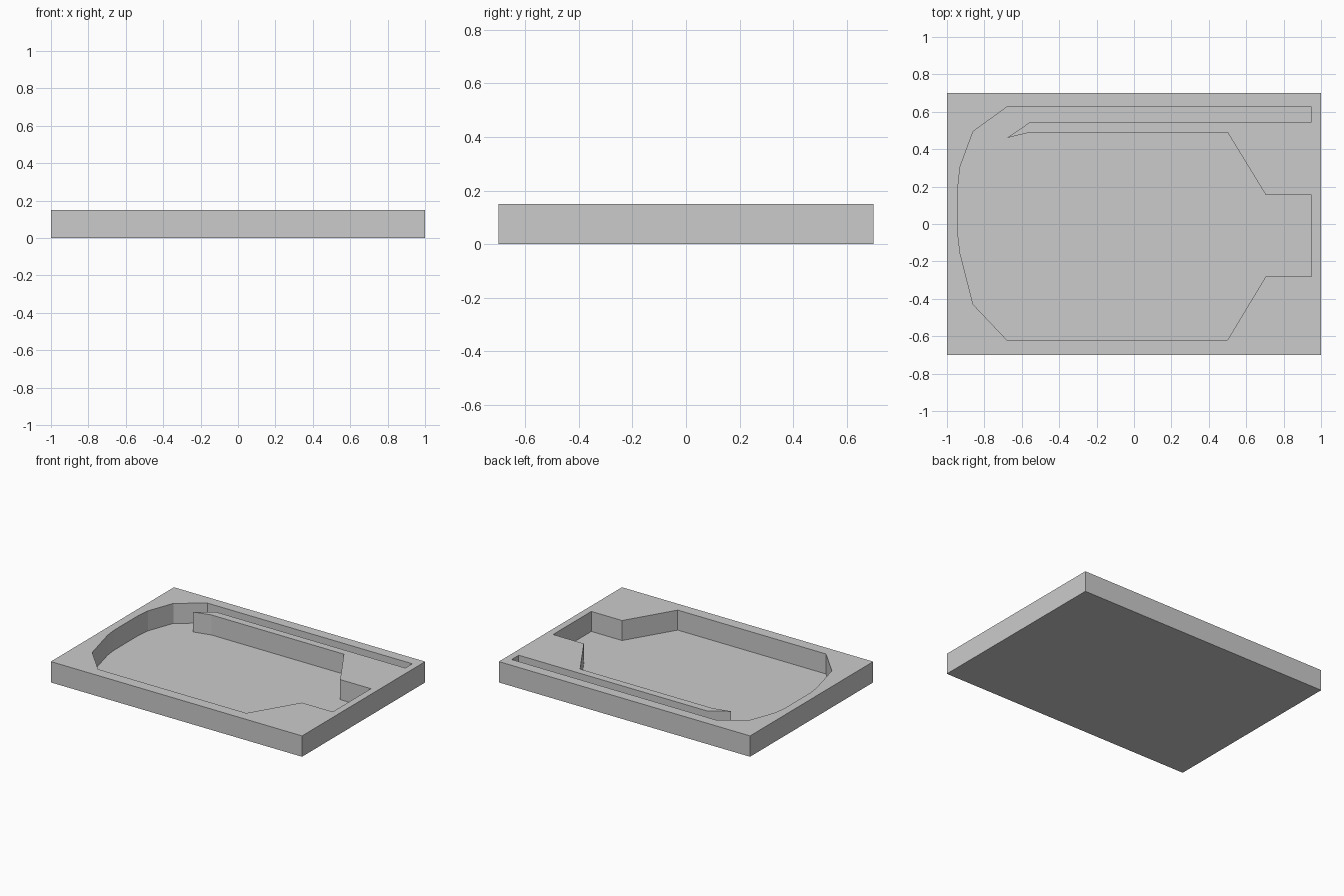
import bpy, bmesh

if "Cube" in bpy.data.objects:
    bpy.data.objects.remove(bpy.data.objects["Cube"])

HEIGHT, FLOOR = 0.15, 0.006


def prism(name, outline, z0, z1):
    """Extrude a closed outline from z0 to z1."""
    bm = bmesh.new()
    base = bm.faces.new([bm.verts.new((x, y, z0)) for x, y in outline])
    top = bmesh.ops.extrude_face_region(bm, geom=[base])["geom"]
    bmesh.ops.translate(bm, vec=(0, 0, z1 - z0),
                        verts=[v for v in top if isinstance(v, bmesh.types.BMVert)])
    bmesh.ops.recalc_face_normals(bm, faces=bm.faces)
    mesh = bpy.data.meshes.new(name)
    bm.to_mesh(mesh)
    bm.free()
    obj = bpy.data.objects.new(name, mesh)
    bpy.context.collection.objects.link(obj)
    return obj


# rectangular slab
tray = prism("tray", [(-1, -0.7), (1, -0.7), (1, 0.7), (-1, 0.7)], 0, HEIGHT)

# pocket: narrow lane along the back, curved left end, main field, exit neck
pocket = [
    (0.95, 0.625), (-0.68, 0.625), (-0.86, 0.495), (-0.93, 0.305),
    (-0.94, 0.21), (-0.94, -0.07), (-0.93, -0.155), (-0.86, -0.43),
    (-0.68, -0.62), (0.50, -0.62), (0.705, -0.28), (0.95, -0.28),
    (0.95, 0.155), (0.705, 0.155), (0.50, 0.49), (-0.555, 0.49),
    (-0.68, 0.46), (-0.555, 0.545), (0.95, 0.545),
]
cutter = prism("pocket_cutter", pocket, FLOOR, HEIGHT + 0.1)
cutter.hide_render = True

# carve the pocket out of the slab
mod = tray.modifiers.new("pocket", 'BOOLEAN')
mod.operation = 'DIFFERENCE'
mod.solver = 'EXACT'
mod.object = cutter
bpy.context.view_layer.objects.active = tray
tray.select_set(True)
bpy.ops.object.modifier_apply(modifier=mod.name)
bpy.data.objects.remove(cutter, do_unlink=True)
